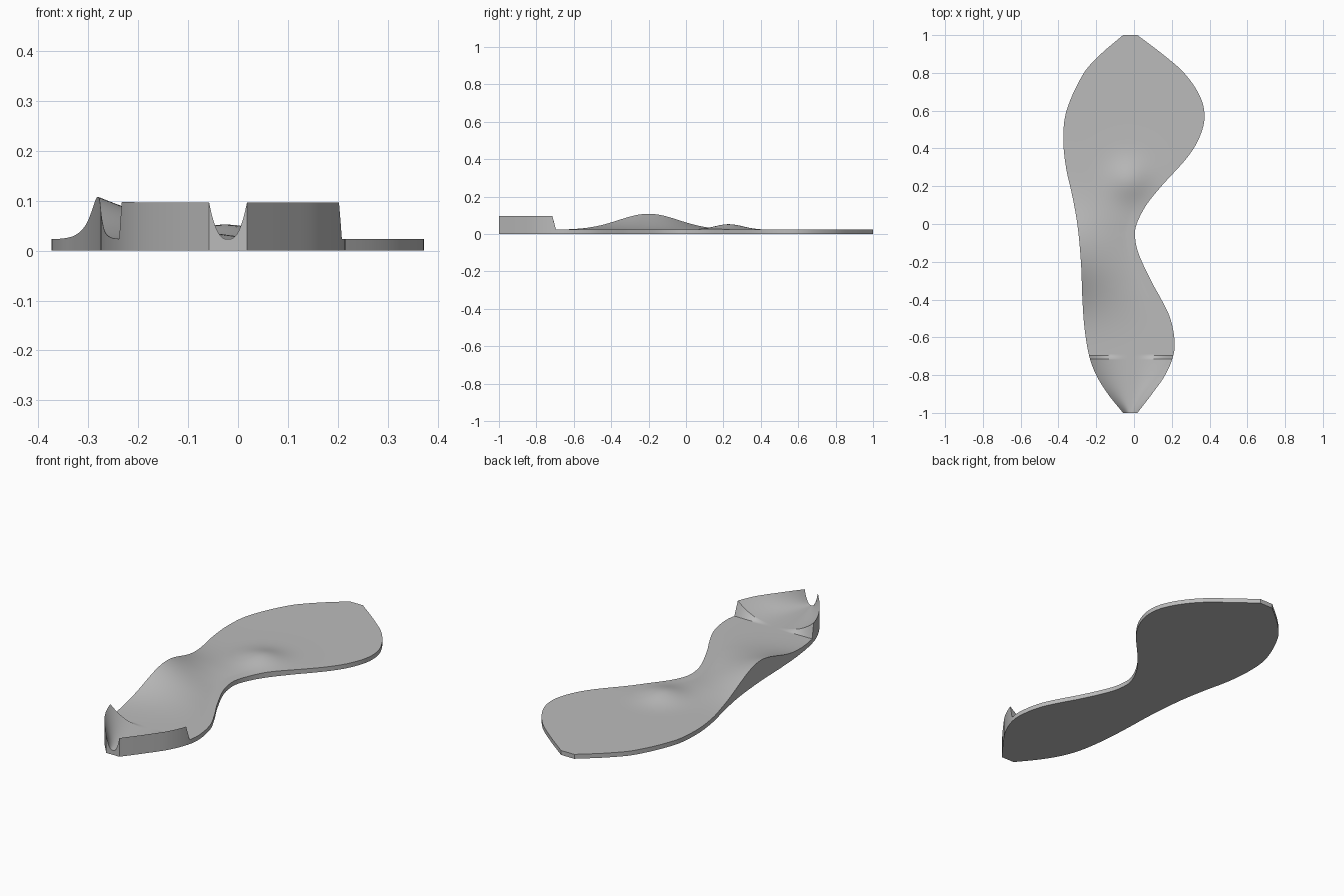
import bpy, bmesh, math

cube = bpy.data.objects.get("Cube")
if cube:
    bpy.data.objects.remove(cube, do_unlink=True)

BASE = 0.023
# Outline of the sole: (y, x) along each side, heel to toe
INNER = [(-1, -.058), (-.9, -.138), (-.8, -.2), (-.7, -.237), (-.55, -.262), (-.4, -.273),
         (-.2, -.281), (0, -.3), (.15, -.327), (.3, -.36), (.45, -.374), (.6, -.357),
         (.8, -.265), (.9, -.175), (1, -.058)]
OUTER = [(-1, .018), (-.9, .095), (-.8, .165), (-.7, .207), (-.62, .215), (-.5, .192),
         (-.4, .145), (-.3, .09), (-.15, .022), (-.06, .005), (0, .014), (.1, .065),
         (.2, .145), (.35, .28), (.45, .343), (.56, .373), (.67, .352), (.8, .265),
         (.9, .15), (1, .018)]


def curve(pts, y):
    """Smooth interpolation of x at y through the outline points."""
    def slope(i):
        a, b = pts[max(i - 1, 0)], pts[min(i + 1, len(pts) - 1)]
        return (b[1] - a[1]) / (b[0] - a[0])
    i = max(k for k in range(len(pts) - 1) if pts[k][0] <= y + 1e-9)
    (y0, x0), (y1, x1) = pts[i], pts[i + 1]
    h = y1 - y0
    t = (y - y0) / h
    return (x0 * (1 + 2 * t) * (1 - t) ** 2 + slope(i) * h * t * (1 - t) ** 2
            + x1 * t * t * (3 - 2 * t) + slope(i + 1) * h * t * t * (t - 1))


def bell(d, width):
    return math.exp(-.5 * (d / width) ** 2)


def height(x, y, s):
    """Top surface: heel cup, arch support and ball-of-foot dome."""
    cup = .074 * abs(s) ** 2.6 * min(1, max(0, (-.695 - y) / .02))
    u = min(1, (s + 1) / 1.7)
    arch = .085 * (1 - u) ** 1.3 * bell(y + .2, .16)
    dome = .029 * bell(x + .025, .075) * bell(y - .23, .075)
    return BASE + cup + arch + dome


# Insole: a height grid closed by vertical walls and a flat underside
COLS = 48
rows = sorted([-1 + i / 64 for i in range(129)] + [-.715, -.695])
bm = bmesh.new()
top, bottom = [], []
for y in rows:
    left, right = curve(INNER, y), curve(OUTER, y)
    line = []
    for j in range(COLS + 1):
        s = 2 * j / COLS - 1
        x = left + (right - left) * j / COLS
        line.append(bm.verts.new((x, y, height(x, y, s))))
    top.append(line)
    bottom.append([bm.verts.new((x, y, 0)) for x in (left, right)])
for i in range(len(rows) - 1):
    t0, t1, b0, b1 = top[i], top[i + 1], bottom[i], bottom[i + 1]
    for j in range(COLS):
        bm.faces.new((t0[j], t0[j + 1], t1[j + 1], t1[j]))
    bm.faces.new((b0[0], b1[0], b1[1], b0[1]))
    bm.faces.new((b0[0], t0[0], t1[0], b1[0]))
    bm.faces.new((b0[1], b1[1], t1[-1], t0[-1]))
for k in (0, -1):
    bm.faces.new([bottom[k][0], bottom[k][1]] + top[k][::-1])
bmesh.ops.recalc_face_normals(bm, faces=bm.faces)

mesh = bpy.data.meshes.new("insole")
bm.to_mesh(mesh)
bm.free()
insole = bpy.data.objects.new("insole", mesh)
bpy.context.collection.objects.link(insole)

# Plain grey foam
grey = bpy.data.materials.new("grey_foam")
color = (.5, .5, .5, 1)
grey.diffuse_color = color
grey.use_nodes = True
grey.node_tree.nodes["Principled BSDF"].inputs["Base Color"].default_value = color
mesh.materials.append(grey)

bpy.context.view_layer.objects.active = insole
insole.select_set(True)
bpy.ops.object.shade_smooth_by_angle(angle=math.radians(30))
